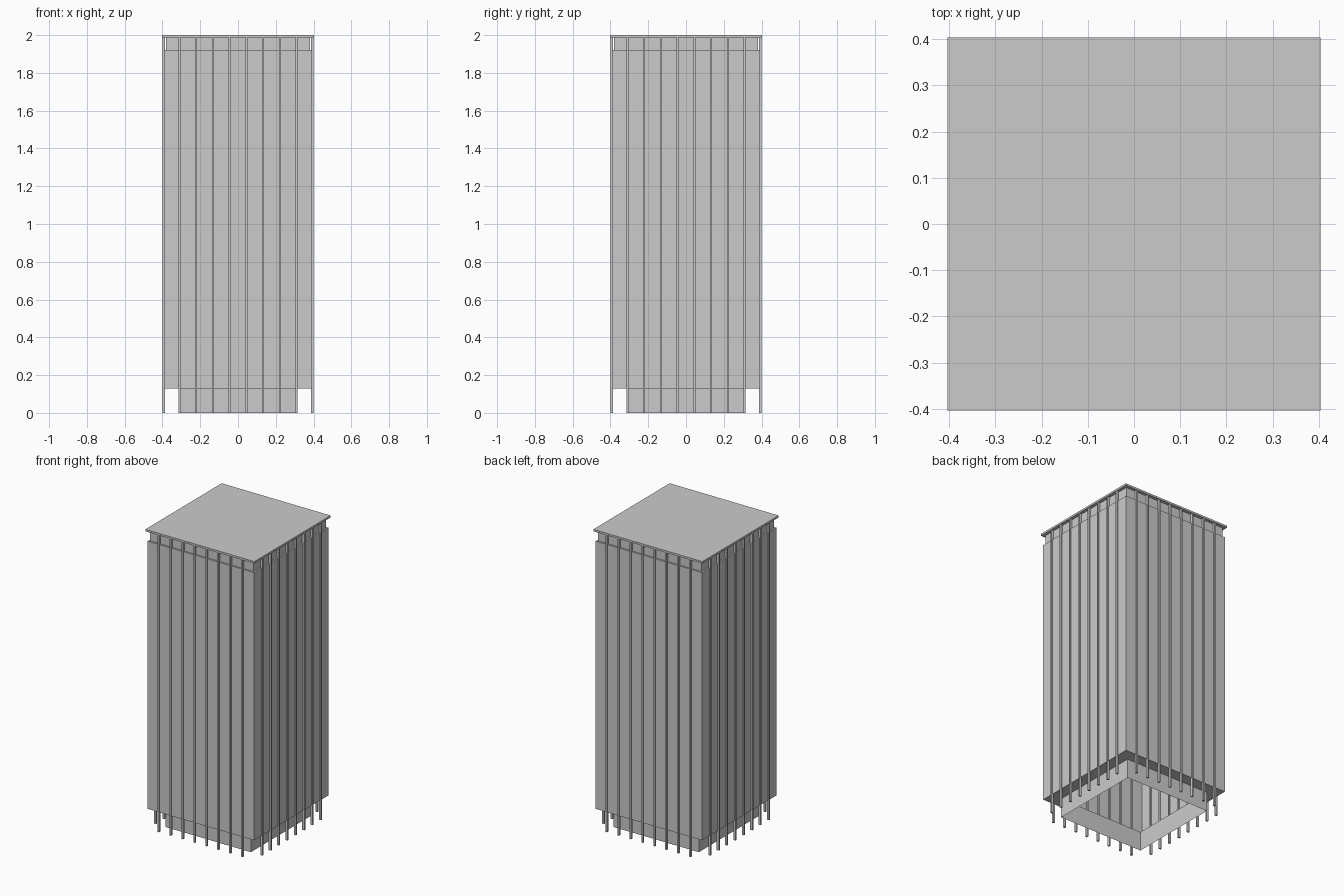
import bpy, bmesh
from math import pi
from mathutils import Matrix, Vector

cube = bpy.data.objects.get("Cube")
if cube:
    bpy.data.objects.remove(cube, do_unlink=True)

grey = bpy.data.materials.new("concrete grey")
grey.use_nodes = True
colour = (0.6, 0.6, 0.6, 1)
grey.diffuse_color = colour
grey.node_tree.nodes["Principled BSDF"].inputs["Base Color"].default_value = colour


def finish(name, bm):
    mesh = bpy.data.meshes.new(name)
    bm.to_mesh(mesh)
    bm.free()
    mesh.materials.append(grey)
    obj = bpy.data.objects.new(name, mesh)
    bpy.context.collection.objects.link(obj)
    return obj


def add_box(bm, low, high):
    low, high = Vector(low), Vector(high)
    place = Matrix.Translation((low + high) / 2) @ Matrix.Diagonal((*(high - low), 1))
    bmesh.ops.create_cube(bm, size=1, matrix=place)


def square_shell(name, profile):
    """Sweep a (half width, height) profile round a square, open at both ends."""
    bm = bmesh.new()
    rings = [[bm.verts.new((sx * w, sy * w, z))
              for sx, sy in ((-1, -1), (1, -1), (1, 1), (-1, 1))]
             for w, z in profile]
    for lower, upper in zip(rings, rings[1:]):
        for i in range(4):
            j = (i + 1) % 4
            bm.faces.new((lower[i], lower[j], upper[j], upper[i]))
    return finish(name, bm)


CORE, WALL, CROWN, ROOF = 0.315, 0.393, 0.382, 0.403
FLOOR, LEDGE, EAVES, TOP = 0.13, 1.92, 1.987, 2.0

# Hollow tower: recessed lobby, overhanging shaft, set-back top storey
square_shell("tower_walls", [(CORE, 0), (CORE, FLOOR), (WALL, FLOOR),
                             (WALL, LEDGE), (CROWN, LEDGE), (CROWN, EAVES)])

# Flat roof slab
bm = bmesh.new()
add_box(bm, (-ROOF, -ROOF, EAVES), (ROOF, ROOF, TOP))
finish("roof_slab", bm)

# Eight slim columns on every side, straddling the wall
COUNT, PITCH, HALF = 8, 0.0885, 0.0055
for side, name in enumerate(("front", "left", "back", "right")):
    bm = bmesh.new()
    for i in range(COUNT):
        x = (i - (COUNT - 1) / 2) * PITCH
        add_box(bm, (x - HALF, -0.401, 0), (x + HALF, -0.386, EAVES))
    bmesh.ops.rotate(bm, verts=bm.verts, cent=(0, 0, 0),
                     matrix=Matrix.Rotation(side * pi / 2, 3, "Z"))
    finish(name + "_columns", bm)
